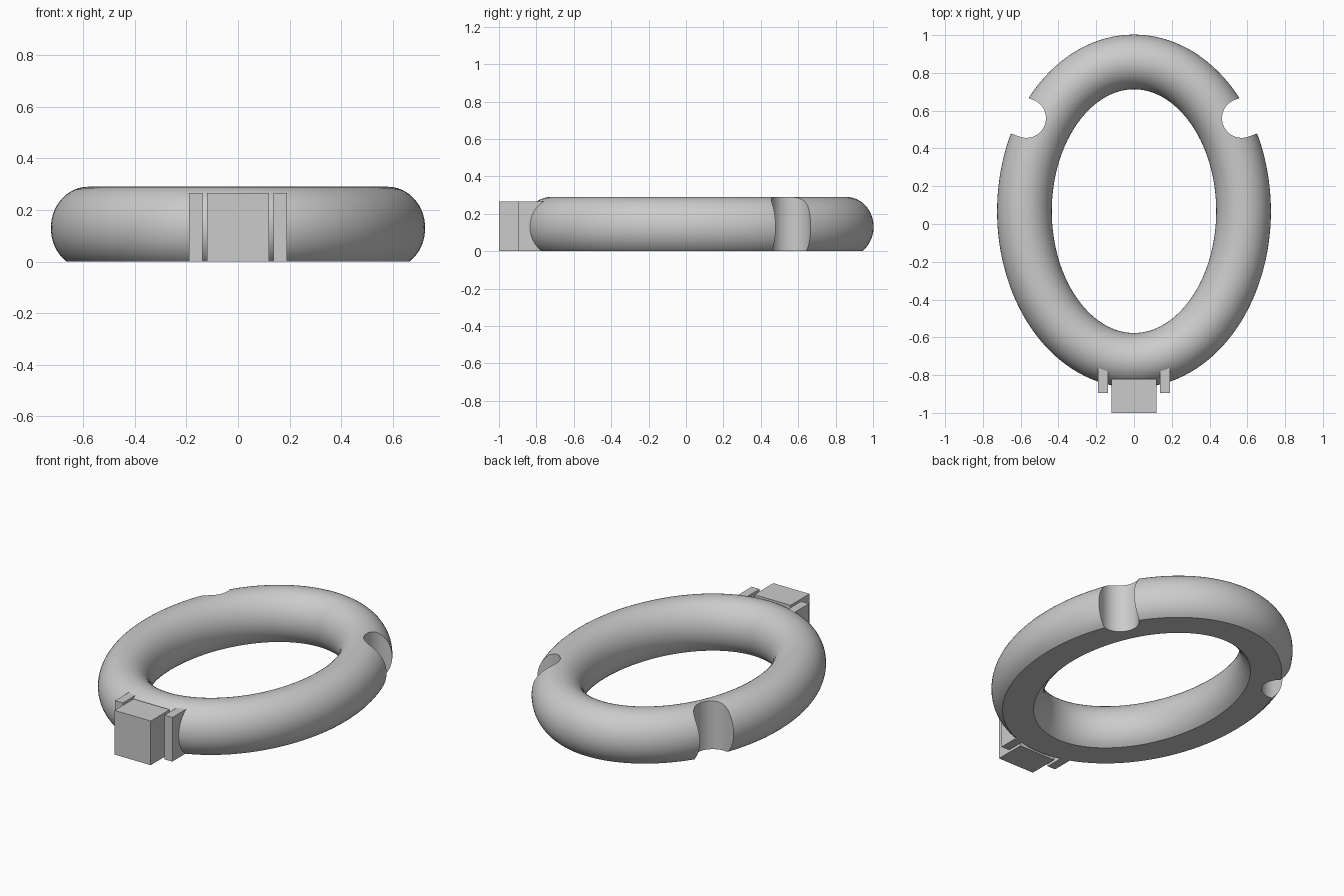
import bpy, bmesh
from math import sin, cos, pi, radians, asin
from mathutils import Vector, Matrix

cube = bpy.data.objects.get("Cube")
if cube:
    bpy.data.objects.remove(cube, do_unlink=True)

grey = bpy.data.materials.new("plain grey")
grey.use_nodes = True
colour = (0.6, 0.6, 0.6, 1)
grey.diffuse_color = colour
grey.node_tree.nodes["Principled BSDF"].inputs["Base Color"].default_value = colour

RING_Y = 0.068          # centre of the oval
AX, AY = 0.58, 0.79     # half axes of the tube's centre line
TUBE_W, TUBE_H, TUBE_Z = 0.145, 0.16, 0.13


def finish(name, bm):
    bmesh.ops.recalc_face_normals(bm, faces=bm.faces)
    mesh = bpy.data.meshes.new(name)
    bm.to_mesh(mesh)
    bm.free()
    obj = bpy.data.objects.new(name, mesh)
    bpy.context.collection.objects.link(obj)
    mesh.materials.append(grey)
    return obj


def box(name, x0, x1, y0, y1, z0, z1):
    bm = bmesh.new()
    bmesh.ops.create_cube(bm, size=1)
    bmesh.ops.scale(bm, vec=(x1 - x0, y1 - y0, z1 - z0), verts=bm.verts)
    bmesh.ops.translate(bm, vec=((x0 + x1) / 2, (y0 + y1) / 2, (z0 + z1) / 2), verts=bm.verts)
    return finish(name, bm)


# Oval ring: round section with a flat underside, swept along an ellipse
def oval_ring(steps=128, arc=40):
    start = -asin(TUBE_Z / TUBE_H)
    angles = [start + (pi - 2 * start) * i / arc for i in range(arc + 1)]
    bm = bmesh.new()
    loops = []
    for s in range(steps):
        t = 2 * pi * s / steps
        out = Vector((AY * cos(t), AX * sin(t), 0)).normalized()
        centre = Vector((AX * cos(t), RING_Y + AY * sin(t), TUBE_Z))
        loops.append([bm.verts.new(centre + out * TUBE_W * cos(a) + Vector((0, 0, TUBE_H * sin(a))))
                      for a in angles])
    for s in range(steps):
        a, b = loops[s], loops[(s + 1) % steps]
        for i in range(arc + 1):
            j = (i + 1) % (arc + 1)
            bm.faces.new((a[i], b[i], b[j], a[j]))
    return finish("oval_ring", bm)


# Slot cutter: round inner end, straight sides opening outwards
def slot_cutter(sx, sy, radius=0.104, length=0.4, segments=32):
    outline = [Vector((length, -radius, 0)), Vector((length, radius, 0))]
    outline += [Vector((radius * cos(a), radius * sin(a), 0))
                for a in (pi / 2 + pi * i / segments for i in range(segments + 1))]
    bm = bmesh.new()
    face = bm.faces.new([bm.verts.new(p) for p in outline])
    top = bmesh.ops.extrude_face_region(bm, geom=[face])["geom"]
    bmesh.ops.translate(bm, vec=(0, 0, 0.6),
                        verts=[v for v in top if isinstance(v, bmesh.types.BMVert)])
    bmesh.ops.rotate(bm, matrix=Matrix.Rotation(radians(20), 3, 'Z'), verts=bm.verts)
    for v in bm.verts:
        v.co = (sx * (v.co.x + 0.57), RING_Y + sy * (v.co.y + 0.492), v.co.z - 0.15)
    obj = finish("slot_cutter", bm)
    obj.hide_render = True
    obj.hide_set(True)
    return obj


ring = oval_ring()
cutters = [slot_cutter(sx, sy) for sx in (-1, 1) for sy in (-1, 1)]
bpy.context.view_layer.objects.active = ring
ring.select_set(True)
for cutter in cutters:
    mod = ring.modifiers.new("slot", 'BOOLEAN')
    mod.operation = 'DIFFERENCE'
    mod.solver = 'EXACT'
    mod.object = cutter
    bpy.ops.object.modifier_apply(modifier=mod.name)
for cutter in cutters:
    bpy.data.objects.remove(cutter, do_unlink=True)
bpy.ops.object.shade_smooth_by_angle(angle=radians(30))

# Front block with a thin tab on each side
box("front_block", -0.12, 0.12, -1.0, -0.82, 0, 0.265)
for side, (x0, x1) in {"right": (-0.19, -0.138), "left": (0.138, 0.19)}.items():
    box(side + "_tab", x0, x1, -0.895, -0.75, 0, 0.265)
